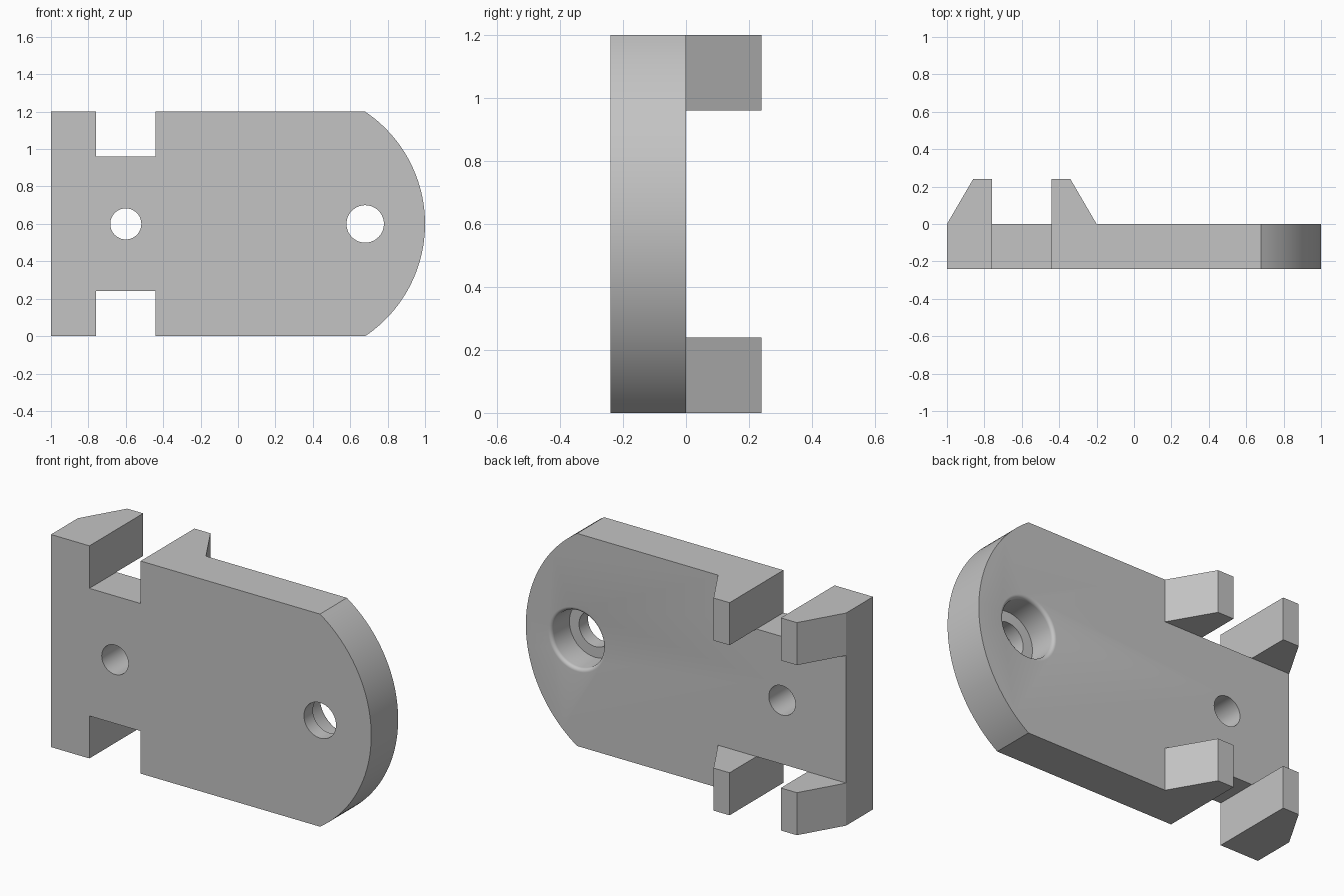
import bpy, bmesh
from math import sin, cos, pi, atan2

if "Cube" in bpy.data.objects:
    bpy.data.objects.remove(bpy.data.objects["Cube"])

grey = bpy.data.materials.new("plain grey")
grey.use_nodes = True
grey.diffuse_color = (0.55, 0.55, 0.55, 1)
grey.node_tree.nodes["Principled BSDF"].inputs["Base Color"].default_value = (0.55, 0.55, 0.55, 1)

THICK = 0.24
HEIGHT = 1.2
MID = HEIGHT / 2


def finish(bm, name):
    bmesh.ops.recalc_face_normals(bm, faces=bm.faces)
    mesh = bpy.data.meshes.new(name)
    bm.to_mesh(mesh)
    bm.free()
    mesh.materials.append(grey)
    obj = bpy.data.objects.new(name, mesh)
    bpy.context.collection.objects.link(obj)
    return obj


def prism(name, outline, offset):
    """Extrude a closed outline of 3D points along an offset."""
    bm = bmesh.new()
    face = bm.faces.new([bm.verts.new(p) for p in outline])
    out = bmesh.ops.extrude_face_region(bm, geom=[face], use_keep_orig=True)
    moved = [v for v in out["geom"] if isinstance(v, bmesh.types.BMVert)]
    bmesh.ops.translate(bm, verts=moved, vec=offset)
    return finish(bm, name)


def lathe(name, profile, x, sides=64):
    """Turn a (radius, y) profile about a y-axis through (x, MID)."""
    bm = bmesh.new()
    rings = [[bm.verts.new((x + r * cos(2 * pi * i / sides), y, MID + r * sin(2 * pi * i / sides)))
              for i in range(sides)] for r, y in profile]
    for a, b in zip(rings, rings[1:]):
        for i in range(sides):
            j = (i + 1) % sides
            bm.faces.new((a[i], a[j], b[j], b[i]))
    bm.faces.new(rings[0])
    bm.faces.new(rings[-1])
    return finish(bm, name)


# Plate outline: notched straight end, shallow round end
half = [(-1, HEIGHT), (-0.76, HEIGHT), (-0.76, 0.96), (-0.44, 0.96), (-0.44, HEIGHT)]
sag = 0.32
radius = (MID ** 2 + sag ** 2) / (2 * sag)
centre = 1 - radius
sweep = atan2(MID, 0.68 - centre)
steps = 48
arc = [(centre + radius * cos(t), MID + radius * sin(t))
       for t in (sweep * (1 - 2 * i / steps) for i in range(steps + 1))]
outline = half + arc + [(x, HEIGHT - z) for x, z in reversed(half)]
plate = prism("bracket_plate", [(x, -THICK, z) for x, z in outline], (0, THICK, 0))

# Four tapered lugs on the back, beside the notches
outer = [(-1, 0), (-0.86, 0.24), (-0.76, 0.24), (-0.76, 0)]
inner = [(-0.2, 0), (-0.34, 0.24), (-0.44, 0.24), (-0.44, 0)]
parts = []
for level, z in (("lower", 0), ("upper", 0.96)):
    for side, shape in (("outer", outer), ("inner", inner)):
        lug = prism(f"{level}_{side}_lug", [(x, y, z) for x, y in shape], (0, 0, 0.24))
        parts.append((lug, 'UNION'))

# Plain hole, and a counterbored hole with a rounded rim
parts.append((lathe("plain_hole_cutter", [(0.083, -0.3), (0.083, 0.1)], -0.6), 'DIFFERENCE'))
rim = [(0.18 - 0.02 * cos(t), -0.02 + 0.02 * sin(t)) for t in (i * pi / 12 for i in range(7))]
bore = [(0.1, -0.3), (0.1, -0.16), (0.16, -0.16)] + rim + [(0.18, 0.05)]
parts.append((lathe("counterbore_cutter", bore, 0.68), 'DIFFERENCE'))

# Combine into one solid
for part, operation in parts:
    part.hide_render = True
    mod = plate.modifiers.new(part.name, 'BOOLEAN')
    mod.operation = operation
    mod.solver = 'EXACT'
    mod.object = part
bpy.context.view_layer.update()
solid = bpy.data.meshes.new_from_object(plate.evaluated_get(bpy.context.evaluated_depsgraph_get()))
plate.modifiers.clear()
plate.data = solid
for part, _ in parts:
    bpy.data.objects.remove(part)

# Smooth curves, keep edges sharp
bpy.ops.object.select_all(action='DESELECT')
plate.select_set(True)
bpy.context.view_layer.objects.active = plate
bpy.ops.object.shade_smooth_by_angle(angle=pi / 7)
